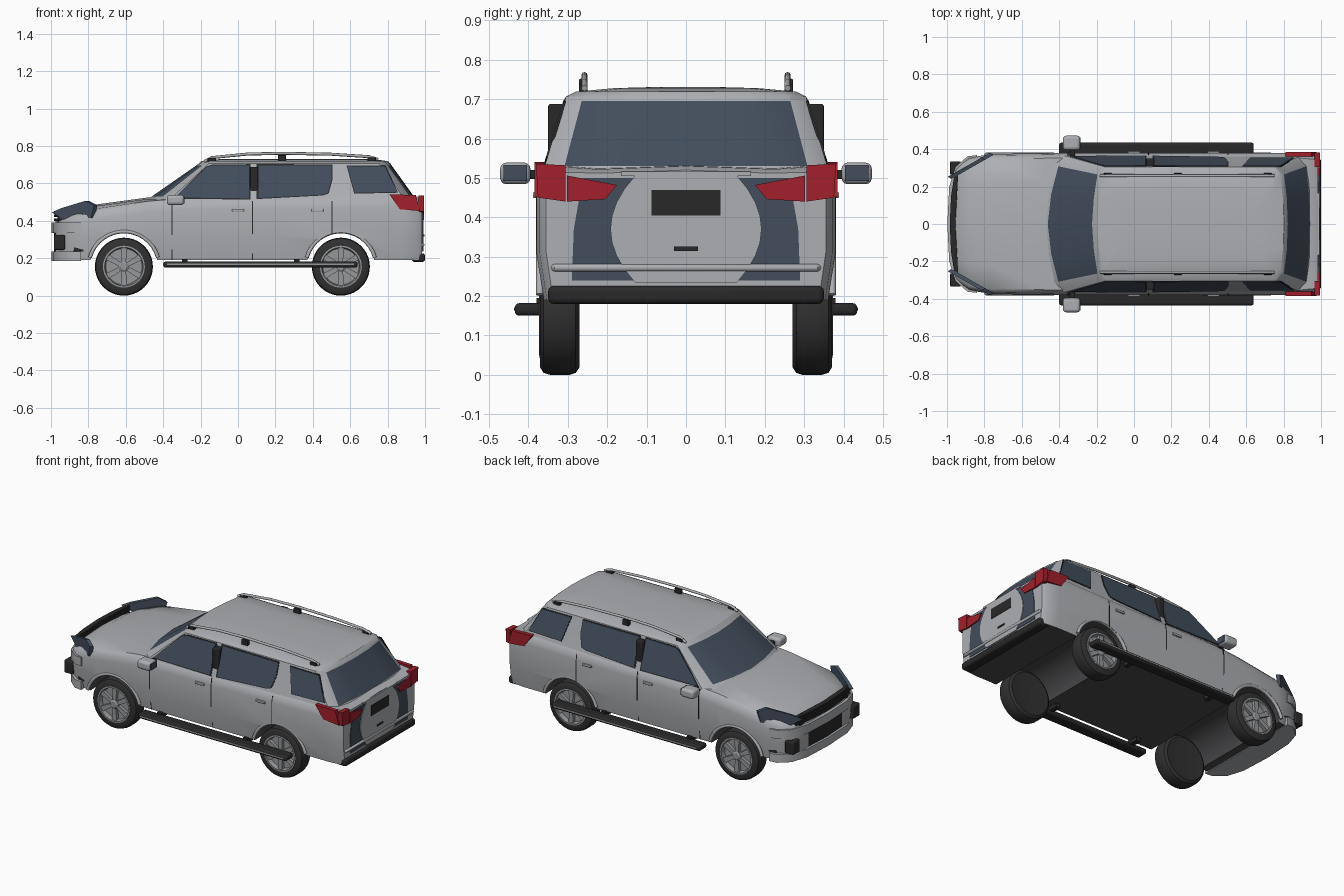
import bpy, bmesh, math
from mathutils import Vector

cube = bpy.data.objects.get("Cube")
if cube:
    bpy.data.objects.remove(cube, do_unlink=True)


def material(name, *rgb):
    m = bpy.data.materials.new(name)
    m.use_nodes = True
    m.diffuse_color = (*rgb, 1)
    m.node_tree.nodes["Principled BSDF"].inputs["Base Color"].default_value = (*rgb, 1)
    return m


PAINT = material("silver paint", 0.42, 0.43, 0.45)
GLASS = material("blue grey glass", 0.055, 0.075, 0.105)
BLACK = material("black trim", 0.022, 0.022, 0.023)
TYRE = material("tyre rubber", 0.03, 0.03, 0.03)
FLOOR = material("underbody grey", 0.07, 0.07, 0.075)
RED = material("tail red", 0.36, 0.014, 0.024)
ALLOY = material("wheel alloy", 0.3, 0.31, 0.32)
SIDES = (("left", 1), ("right", -1))


def finish(ob, angle=35):
    bpy.ops.object.select_all(action="DESELECT")
    ob.select_set(True)
    bpy.context.view_layer.objects.active = ob
    bpy.ops.object.shade_smooth_by_angle(angle=math.radians(angle))
    return ob


def build(name, verts, faces, *mats, angle=35):
    me = bpy.data.meshes.new(name)
    me.from_pydata([tuple(v) for v in verts], [], faces)
    bm = bmesh.new()
    bm.from_mesh(me)
    bmesh.ops.recalc_face_normals(bm, faces=bm.faces)
    bm.to_mesh(me)
    bm.free()
    for m in mats:
        me.materials.append(m)
    ob = bpy.data.objects.new(name, me)
    bpy.context.collection.objects.link(ob)
    return finish(ob, angle)


def loft(name, rings, *mats, caps=True, angle=35):
    n = len(rings[0])
    faces = [(i * n + j, i * n + (j + 1) % n, (i + 1) * n + (j + 1) % n, (i + 1) * n + j)
             for i in range(len(rings) - 1) for j in range(n)]
    if caps:
        faces += [tuple(range(n)), tuple(range((len(rings) - 1) * n, len(rings) * n))]
    return build(name, [v for r in rings for v in r], faces, *mats, angle=angle)


def prism(name, pts, shift, mat):
    return loft(name, [pts, [Vector(p) + Vector(shift) for p in pts]], mat)


def box(name, x, y, z, mat, bevel=0.0):
    pts = [(x[0], y[0], z[0]), (x[1], y[0], z[0]), (x[1], y[1], z[0]), (x[0], y[1], z[0])]
    ob = prism(name, pts, (0, 0, z[1] - z[0]), mat)
    if bevel:
        mod = ob.modifiers.new("round", "BEVEL")
        mod.width, mod.segments = bevel, 3
        bpy.ops.object.modifier_apply(modifier="round")
        finish(ob, 50)
    return ob


def tube(name, pts, radius, mat):
    cu = bpy.data.curves.new(name, "CURVE")
    cu.dimensions, cu.bevel_depth, cu.bevel_resolution, cu.use_fill_caps = "3D", radius, 2, True
    sp = cu.splines.new("POLY")
    sp.points.add(len(pts) - 1)
    for p, co in zip(sp.points, pts):
        p.co = (*co, 1)
    cu.materials.append(mat)
    ob = bpy.data.objects.new(name, cu)
    bpy.context.collection.objects.link(ob)
    finish_sel = bpy.context.view_layer.objects
    bpy.ops.object.select_all(action="DESELECT")
    ob.select_set(True)
    finish_sel.active = ob
    bpy.ops.object.convert(target="MESH")
    return finish(bpy.context.object, 50)


def lathe(name, profile, x, z, side, mat, n=40):
    rings = [[(x + r * math.cos(a), side * y, z + r * math.sin(a))
              for a in [math.tau * k / n for k in range(n)]] for r, y in profile]
    return loft(name, rings, mat)


def mirrored(half):
    return half + [(x, -y, z) for x, y, z in reversed(half) if abs(y) > 1e-6]


# Lower body: cross-sections of x, half width, shoulder height, crown height
def section(x, w, zs, zc):
    zb = 0.19
    return mirrored([(x, 0, zb), (x, w * 0.95, zb), (x, w, 0.31), (x, w, zs - 0.06),
                     (x, w * 0.98, zs - 0.02), (x, w * 0.93, zs), (x, w * 0.6, zc - 0.008), (x, 0, zc)])


stations = [(-0.975, 0.25, 0.37, 0.40), (-0.95, 0.31, 0.395, 0.425), (-0.88, 0.355, 0.43, 0.46),
            (-0.76, 0.374, 0.465, 0.487), (-0.48, 0.378, 0.505, 0.525), (-0.3, 0.38, 0.52, 0.53),
            (0.2, 0.38, 0.525, 0.53), (0.88, 0.38, 0.535, 0.535), (0.96, 0.372, 0.53, 0.53), (0.985, 0.355, 0.515, 0.52)]
body = loft("lower_body", [section(*s) for s in stations], PAINT, FLOOR, angle=40)
for p in body.data.polygons:
    p.material_index = int(p.normal.z < -0.9 and p.center.x > -0.85)

# Wheel arches
AXLES = (("front", -0.61), ("rear", 0.55))
for label, x in AXLES:
    cutter = lathe("arch_cutter", [(0.182, -0.6), (0.182, 0.6)], x, 0.155, 1, FLOOR, 48)
    cutter.hide_render = True
    mod = body.modifiers.new("arch", "BOOLEAN")
    mod.operation, mod.solver, mod.object = "DIFFERENCE", "EXACT", cutter
    mod.material_mode = "TRANSFER"
    bpy.context.view_layer.objects.active = body
    bpy.ops.object.modifier_apply(modifier="arch")
    bpy.data.objects.remove(cutter, do_unlink=True)
finish(body, 40)


# Cabin: plan rings stacked upward, with glass at the front and rear
def cabin_ring(z, sx=1.0, sy=1.0):
    t = min((z - 0.51) / 0.195, 1)
    xf, xr, w = -0.49 + 0.28 * t, 0.955 - 0.14 * t, 0.365 - 0.06 * t
    c = 1 - 0.55 * t
    half = [(xf, 0), (xf + 0.02 * c, 0.45 * w), (xf + 0.06 * c, 0.86 * w), (xf + 0.12 * c, w), (0.1, w),
            (xr - 0.06, w), (xr - 0.02, 0.86 * w), (xr - 0.005, 0.45 * w), (xr, 0)]
    return mirrored([(0.3 + (x - 0.3) * sx, y * sy, z) for x, y in half])


cabin = loft("cabin", [cabin_ring(0.51), cabin_ring(0.53), cabin_ring(0.695), cabin_ring(0.707),
                       cabin_ring(0.719, 0.975, 0.92), cabin_ring(0.728, 0.85, 0.6), cabin_ring(0.731, 0.7, 0.25)],
             PAINT, GLASS, angle=30)
for p in cabin.data.polygons:
    end = p.center.x < -0.2 or p.center.x > 0.83
    p.material_index = int(0.525 < p.center.z < 0.7 and end and abs(p.center.y) < 0.29)


def side_y(z):
    return 0.365 - 0.06 * (z - 0.51) / 0.195


WINDOWS = {"front_door_window": [(-0.335, 0.525), (-0.29, 0.57), (-0.17, 0.685), (-0.14, 0.695), (0.06, 0.697), (0.06, 0.52)],
           "rear_door_window": [(0.11, 0.522), (0.11, 0.697), (0.5, 0.695), (0.5, 0.62), (0.48, 0.55), (0.45, 0.54)],
           "quarter_window": [(0.585, 0.692), (0.785, 0.69), (0.85, 0.555), (0.625, 0.55)]}
for label, s in SIDES:
    # Side glass, pillar and door details
    for name, pts in WINDOWS.items():
        cx, cz = (sum(c) / len(pts) for c in zip(*pts))
        rim = [(cx + (x - cx) * 1.04, cz + (z - cz) * 1.07) for x, z in pts]
        for part, outline, mat, d in (("_seal", rim, BLACK, 0.002), ("", pts, GLASS, 0.004)):
            prism(f"{label}_{name}{part}", [(x, s * (side_y(z) - 0.004), z) for x, z in outline],
                  (0, s * (0.004 + d), 0), mat)
    box(f"{label}_centre_pillar", (0.065, 0.108), sorted((s * 0.3, s * 0.35)), (0.5, 0.688), BLACK, 0.006)
    for x in (-0.355, 0.075, 0.5):
        z0 = 0.33 if x == 0.5 else 0.19
        edge = [(0.362 if z0 < 0.3 else 0.381, z0), (0.3815, 0.34), (0.3815, 0.462), (0.374, 0.507), (0.35, 0.507), (0.35, z0)]
        prism(f"{label}_door_seam", [(x, s * y, z) for y, z in edge], (0.005, 0, 0), BLACK)
    for x in (0.0, 0.425):
        box(f"{label}_door_handle", (x - 0.032, x + 0.032), sorted((s * 0.375, s * 0.389)), (0.449, 0.464), PAINT, 0.004)

    # Door mirror
    box(f"{label}_mirror_arm", (-0.345, -0.315), sorted((s * 0.35, s * 0.41)), (0.497, 0.52), BLACK, 0.004)
    box(f"{label}_mirror_shell", (-0.38, -0.288), sorted((s * 0.395, s * 0.472)), (0.484, 0.539), PAINT, 0.016)
    box(f"{label}_mirror_glass", (-0.29, -0.285), sorted((s * 0.404, s * 0.463)), (0.492, 0.531), GLASS)

    # Running board
    box(f"{label}_running_board", (-0.4, 0.64), sorted((s * 0.36, s * 0.435)), (0.15, 0.182), BLACK, 0.012)
    box(f"{label}_step_plate", (-0.38, 0.62), sorted((s * 0.385, s * 0.437)), (0.163, 0.171), ALLOY)
    for x in (-0.3, 0.3):
        box(f"{label}_board_bracket", (x, x + 0.03), sorted((s * 0.3, s * 0.38)), (0.165, 0.195), BLACK)

    # Roof rail
    rail = [(-0.18, 0.717), (-0.14, 0.738), (0.05, 0.757), (0.24, 0.761), (0.5, 0.756), (0.7, 0.743), (0.75, 0.728)]
    tube(f"{label}_roof_rail", [(x, s * 0.258, z) for x, z in rail], 0.008, PAINT)
    for x, z in ((-0.14, 0.735), (0.235, 0.752), (0.715, 0.738)):
        box(f"{label}_rail_foot", (x - 0.022, x + 0.022), sorted((s * 0.25, s * 0.272)), (0.705, z), BLACK, 0.004)

    # Wheels and arch lips
    for axle, x in AXLES:
        lathe(f"{axle}_{label}_tyre", [(0.09, 0.275), (0.135, 0.27), (0.15, 0.28), (0.155, 0.295), (0.155, 0.345),
                                       (0.15, 0.362), (0.135, 0.371), (0.108, 0.37), (0.104, 0.35), (0.09, 0.34)],
              x, 0.155, s, TYRE)
        lathe(f"{axle}_{label}_rim", [(0.112, 0.345), (0.112, 0.372), (0.103, 0.373), (0.097, 0.345)], x, 0.155, s, ALLOY)
        lathe(f"{axle}_{label}_hub", [(0.028, 0.33), (0.028, 0.366), (0.018, 0.373)], x, 0.155, s, ALLOY, 20)
        for k in range(6):
            a = math.tau * (k + 0.5) / 6
            u, v = Vector((math.cos(a), 0, math.sin(a))), Vector((-math.sin(a), 0, math.cos(a)))
            c = Vector((x, s * 0.345, 0.155))
            prism(f"{axle}_{label}_spoke", [c + u * r + v * h for r, h in
                                            ((0.015, -0.011), (0.102, -0.016), (0.102, 0.016), (0.015, 0.011))],
                  (0, s * 0.02, 0), ALLOY)
        arc = [math.radians(d) for d in range(15, 166, 10)]
        tube(f"{axle}_{label}_arch_lip", [(x + 0.188 * math.cos(a), s * 0.371, 0.155 + 0.188 * math.sin(a)) for a in arc],
             0.01, PAINT)

    # Headlamp, fog lamp
    lamp = [(-0.995, 0.445), (-0.945, 0.468), (-0.815, 0.507), (-0.77, 0.483), (-0.785, 0.415), (-0.93, 0.403)]
    prism(f"{label}_headlamp", [(x, s * (0.25 + (x + 1) * 0.57), z) for x, z in lamp], (0.018, -s * 0.012, 0), GLASS)
    box(f"{label}_fog_lamp", (-0.985, -0.925), sorted((s * 0.265, s * 0.335)), (0.245, 0.325), BLACK, 0.008)

    # Tail lamp: gate, corner and side pieces
    gate = [(0.175, 0.482), (0.302, 0.506), (0.302, 0.44), (0.205, 0.446)]
    corner = [(0.306, 0.44), (0.306, 0.532), (0.381, 0.536), (0.376, 0.45)]
    for name, pts in (("inner", gate), ("outer", corner)):
        prism(f"{label}_{name}_tail_lamp", [(0.965, s * y, z) for y, z in pts], (0.03, 0, 0), RED)
    flank = [(0.81, 0.541), (0.95, 0.538), (0.975, 0.452), (0.865, 0.462)]
    prism(f"{label}_side_tail_lamp", [(x, s * 0.36, z) for x, z in flank], (0, s * 0.025, 0), RED)


# Front bumper, intake and grille, stacked as curved slabs
def nose_slab(name, z0, z1, inset, mat):
    half = [(-0.998, 0), (-0.988, 0.2), (-0.955, 0.305), (-0.89, 0.362), (-0.84, 0.368), (-0.84, 0)]
    prism(name, mirrored([(x + inset, y - inset * (y > 0), z0) for x, y in half]), (0, 0, z1 - z0), mat)


nose_slab("bumper_lip", 0.185, 0.237, 0, PAINT)
nose_slab("bumper_intake", 0.237, 0.335, 0.014, BLACK)
nose_slab("bumper_top", 0.335, 0.39, 0, PAINT)
for k in range(3):
    z = 0.4 + k * 0.02
    pts = mirrored([(-0.985, 0, z), (-0.978, 0.15, z), (-0.96, 0.265, z), (-0.94, 0.265, z), (-0.955, 0, z)])
    prism("grille_bar", pts, (0, 0, 0.013), BLACK)
box("grille_back", (-0.965, -0.955), (-0.24, 0.24), (0.38, 0.44), BLACK)

# Tailgate panels, bumper and fittings
dark = [(0, 0.5), (0.262, 0.5), (0.285, 0.37), (0.29, 0.24), (0, 0.24)]
prism("tailgate_dark_panel", mirrored([(0.983, y, z) for y, z in dark]), (0.005, 0, 0), GLASS)
bulge = [(0, 0.235)] + [(0.192 - 0.062 * k * k, 0.37 + 0.135 * k) for k in (-1, -0.75, -0.5, -0.25, 0, 0.25, 0.5, 0.75, 1)] + [(0, 0.505)]
prism("tailgate_panel", mirrored([(0.984, y, z) for y, z in bulge]), (0.008, 0, 0), PAINT)
box("plate_recess", (0.985, 0.995), (-0.088, 0.088), (0.404, 0.469), BLACK)
box("gate_handle", (0.985, 0.996), (-0.03, 0.03), (0.315, 0.326), BLACK)
box("gate_trim", (0.97, 0.992), (-0.165, 0.165), (0.505, 0.516), PAINT)
box("rear_bumper", (0.93, 1.0), (-0.35, 0.35), (0.18, 0.226), BLACK, 0.014)
tube("rear_chrome_bar", [(0.95, -0.355, 0.272), (0.988, -0.33, 0.272), (0.988, 0.33, 0.272), (0.95, 0.355, 0.272)], 0.01, PAINT)
